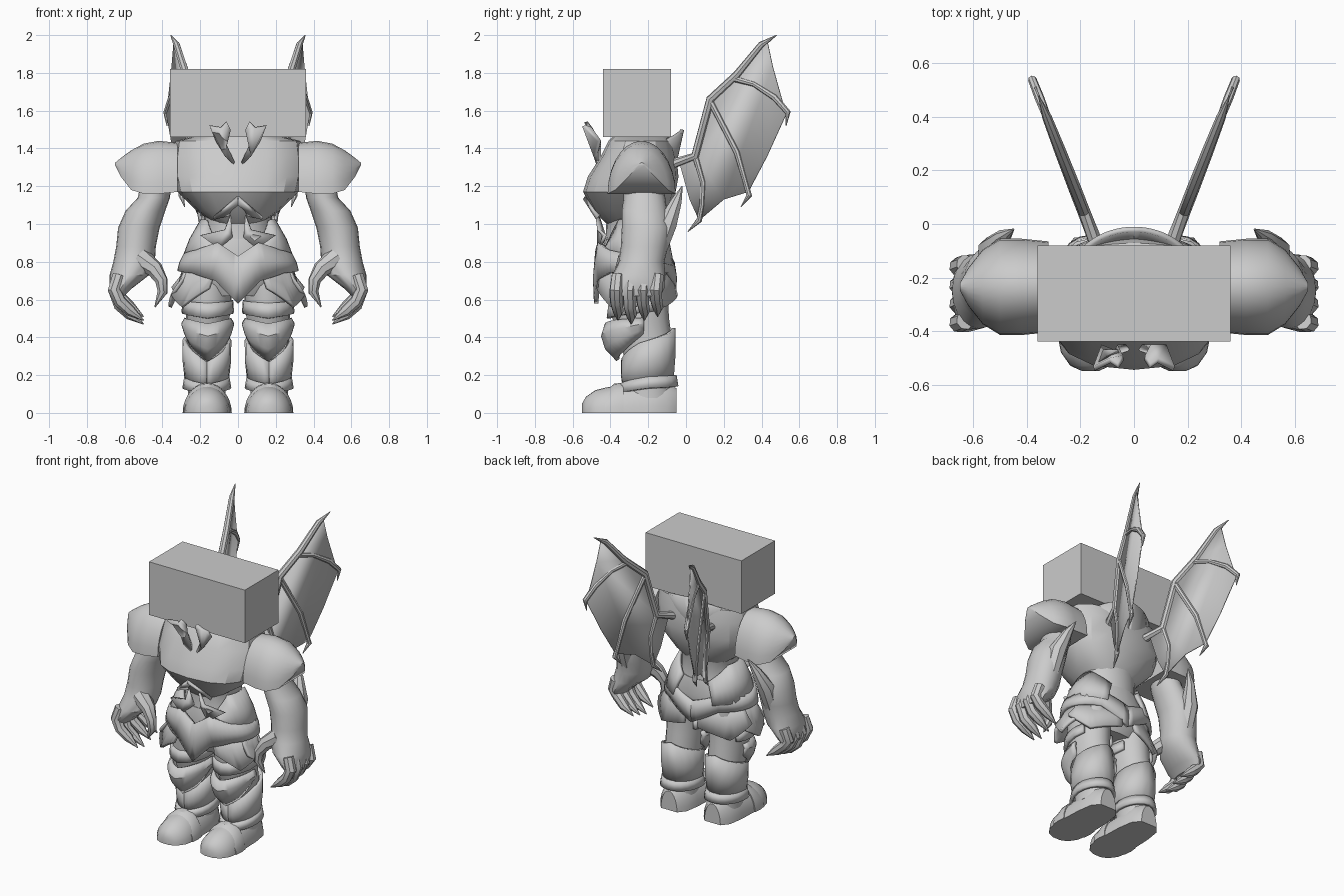
import bpy, bmesh
from math import sin, cos, pi, radians
from mathutils import Vector

cube = bpy.data.objects.get("Cube")
if cube:
    bpy.data.objects.remove(cube, do_unlink=True)

grey = bpy.data.materials.new("stone grey")
grey.use_nodes = True
grey.diffuse_color = (.6, .6, .6, 1)
grey.node_tree.nodes["Principled BSDF"].inputs["Base Color"].default_value = (.6, .6, .6, 1)


def finish(name, bm, mirror=False, thick=0, angle=35):
    """Turn a bmesh into a shaded object, optionally thickened and mirrored."""
    bmesh.ops.recalc_face_normals(bm, faces=bm.faces)
    mesh = bpy.data.meshes.new(name)
    bm.to_mesh(mesh)
    bm.free()
    mesh.materials.append(grey)
    mesh.shade_smooth()
    mesh.set_sharp_from_angle(angle=radians(angle))
    obj = bpy.data.objects.new(name, mesh)
    bpy.context.collection.objects.link(obj)
    if thick:
        solid = obj.modifiers.new("thickness", 'SOLIDIFY')
        solid.thickness, solid.offset = thick, 0
    if mirror:
        obj.modifiers.new("mirror", 'MIRROR')
    return obj


def skin(name, rings, closed=True, caps=True, **options):
    """Join rows of points with quads."""
    bm = bmesh.new()
    rows = [[bm.verts.new(p) for p in ring] for ring in rings]
    count = len(rows[0])
    for low, high in zip(rows, rows[1:]):
        for i in range(count if closed else count - 1):
            j = (i + 1) % count
            bm.faces.new((low[i], low[j], high[j], high[i]))
    if closed and caps:
        bm.faces.new(rows[0])
        bm.faces.new(rows[-1])
    return finish(name, bm, **options)


def loft(name, sections, sides=20, power=1, **options):
    """Stack level ovals given as (x, y, z, x radius, y radius)."""
    def soft(v):
        return (1 if v > 0 else -1) * abs(v) ** power
    turn = [2 * pi * i / sides for i in range(sides)]
    return skin(name, [[(x + rx * soft(sin(a)), y - ry * soft(cos(a)), z) for a in turn]
                       for x, y, z, rx, ry in sections], **options)


def tube(name, points, radii, sides=8, **options):
    """Sweep a round section along a bent path."""
    points = [Vector(p) for p in points]
    rings = []
    for i, (p, r) in enumerate(zip(points, radii)):
        way = points[min(i + 1, len(points) - 1)] - points[max(i - 1, 0)]
        side = way.cross(Vector((.3, 1, .1))).normalized()
        up = way.cross(side).normalized()
        rings.append([p + r * (side * cos(2 * pi * k / sides) + up * sin(2 * pi * k / sides))
                      for k in range(sides)])
    return skin(name, rings, **options)


def arch(name, place, sections, steps=14, **options):
    """Flat-bottomed domes given as (distance, half width, top, bottom)."""
    return skin(name, [[place(d, w * cos(pi * i / steps), b + (t - b) * sin(pi * i / steps))
                        for i in range(steps + 1)] for d, w, t, b in sections], **options)


def wrap(name, centre, stations, radii, thick=.02, steps=5, **options):
    """Curved plate: stations are (degrees from front, top, bottom), radii run downward."""
    cx, cy = centre
    around = []
    for s, e in zip(stations, stations[1:]):
        around += [[u + (v - u) * k / steps for u, v in zip(s, e)] for k in range(steps)]
    around.append(stations[-1])
    rows = []
    for i, (rx, ry) in enumerate(radii):
        f = i / (len(radii) - 1)
        rows.append([(cx + rx * sin(radians(a)), cy - ry * cos(radians(a)), t + (b - t) * f)
                     for a, t, b in around])
    return skin(name, rows, closed=False, thick=thick, **options)


def plate(name, points, thick=.02, **options):
    bm = bmesh.new()
    bm.faces.new([bm.verts.new(p) for p in points])
    return finish(name, bm, thick=thick, **options)


# Block head
bm = bmesh.new()
bmesh.ops.create_cube(bm, size=1)
for v in bm.verts:
    v.co = (v.co.x * .72, v.co.y * .36 - .26, v.co.z * .36 + 1.64)
finish("head", bm)

# Torso
loft("chest", [(0, -.28, 1, .12, .14), (0, -.29, 1.07, .22, .2), (0, -.3, 1.17, .32, .245),
               (0, -.28, 1.25, .34, .24), (0, -.25, 1.36, .34, .2), (0, -.24, 1.44, .33, .17),
               (0, -.24, 1.47, .2, .14)], sides=16, power=.8, angle=25)
loft("abdomen", [(0, -.26, .84, .22, .18), (0, -.26, .93, .18, .165), (0, -.26, 1.05, .18, .16),
                 (0, -.25, 1.15, .24, .18)])
wrap("back_collar", (0, -.24), [(125, 1.44, 1.3), (155, 1.48, 1.2), (180, 1.5, 1.14)],
     [(.25, .22), (.23, .18), (.21, .16)], mirror=True)
plate("front_collar", [(.005, -.46, 1.3), (.06, -.46, 1.42), (.04, -.5, 1.5), (.06, -.53, 1.54),
                       (.09, -.51, 1.51), (.15, -.54, 1.52), (.12, -.46, 1.44), (.07, -.48, 1.36)],
      mirror=True)
plate("breast_point", [(.0, -.54, 1.14), (.13, -.47, 1.03), (.05, -.45, 1.05), (0, -.44, 1.06)], mirror=True)
plate("waist_flap", [(.04, -.47, 1.05), (.07, -.46, .97), (.2, -.43, .94), (.1, -.46, .87),
                     (.03, -.43, .93)], mirror=True)

# Hips, belt and skirt plates
loft("pelvis", [(0, -.26, .62, .2, .13), (0, -.26, .7, .28, .17), (0, -.26, .82, .27, .19),
                (0, -.26, .92, .2, .17)])
wrap("hip_plate", (0, -.26), [(35, .9, .84), (60, 1.02, .82), (110, 1.02, .8), (150, .92, .78)],
     [(.19, .18), (.25, .2), (.29, .21)], mirror=True)
wrap("belt", (0, -.27), [(0, .83, .58), (22, .9, .7), (50, .86, .74), (90, .83, .75),
                         (145, .84, .74), (180, .78, .64)],
     [(.28, .2), (.3, .21), (.31, .205)], thick=.025, mirror=True)
for name, start, mid, end in (("front_skirt", 25, 55, 75), ("side_skirt", 65, 90, 115),
                              ("back_skirt", 105, 135, 172)):
    wrap(name, (0, -.27), [(start, .78, .66), (mid, .78, .56), (end, .78, .62)],
         [(.28, .18), (.31, .2), (.36, .22)], mirror=True)

# Shoulder pads
arch("shoulder_pads", lambda d, w, z: (d, w - .235, z),
     [(.32, .17, 1.43, 1.17), (.42, .18, 1.44, 1.16), (.5, .18, 1.425, 1.16),
      (.565, .14, 1.39, 1.18), (.62, .07, 1.35, 1.25), (.65, .015, 1.325, 1.31)], mirror=True)

# Arms
loft("arms", [(.43, -.23, 1.25, .08, .1), (.445, -.22, 1.14, .085, .11), (.49, -.22, 1.07, .105, .12),
              (.525, -.21, .98, .11, .13), (.54, -.22, .88, .105, .125), (.55, -.235, .8, .11, .12),
              (.575, -.25, .73, .105, .14), (.62, -.255, .66, .06, .14), (.635, -.255, .62, .035, .12)],
     mirror=True)
tube("elbow_blades", [(.54, -.15, .86), (.53, -.1, 1), (.49, -.05, 1.12), (.45, -.02, 1.2)],
     [.05, .055, .03, .003], mirror=True)
for i, finger in enumerate(("index", "middle", "ring", "little")):
    y = -.36 + i * .07
    drop = .02 * abs(i - 1)
    tube(finger + "_fingers", [(.63, y, .73), (.655, y - .01, .65), (.625, y - .01, .57 + drop),
                               (.57, y, .52 + drop), (.5, y, .47 + drop)],
         [.035, .036, .034, .03, .003], mirror=True)
tube("thumbs", [(.52, -.3, .82), (.44, -.33, .76), (.405, -.35, .7), (.4, -.35, .64), (.44, -.34, .56)],
     [.06, .045, .034, .028, .003], mirror=True)

# Legs and leg armour
loft("legs", [(.15, -.25, .74, .12, .15), (.155, -.25, .6, .12, .155), (.16, -.24, .5, .115, .15),
              (.16, -.21, .4, .11, .135), (.165, -.2, .3, .11, .13), (.165, -.2, .2, .095, .12),
              (.165, -.2, .08, .1, .13)], mirror=True)
knee = (.16, -.24)
wrap("thigh_guards", knee, [(-120, .6, .54), (0, .58, .5), (120, .6, .54)],
     [(.125, .16), (.13, .17)], mirror=True)
wrap("knee_guards", knee, [(-95, .5, .42), (-45, .49, .33), (0, .47, .28), (45, .49, .33), (95, .5, .42)],
     [(.115, .18), (.13, .2), (.12, .18), (.1, .12)], mirror=True)
wrap("calf_guards", (.165, -.2), [(0, .27, .13), (70, .37, .15), (180, .45, .18),
                                  (290, .37, .15), (360, .27, .13)],
     [(.12, .135), (.118, .135), (.105, .125)], mirror=True)
wrap("ankle_cuffs", (.165, -.2), [(0, .15, .1), (90, .19, .13), (180, .2, .14),
                                  (270, .19, .13), (360, .15, .1)],
     [(.11, .14), (.12, .15)], mirror=True)

# Boots
def lay(d, w, z):
    return (.163 + w, d, z)


arch("boots", lay, [(-.55, .03, .05, 0), (-.53, .075, .085, 0), (-.48, .11, .12, 0), (-.42, .122, .135, 0),
                    (-.33, .12, .15, 0), (-.2, .115, .17, 0), (-.1, .1, .16, 0), (-.05, .06, .13, 0)],
     mirror=True)
arch("instep_bands", lay, [(-.43, .125, .11, 0), (-.38, .13, .155, 0), (-.33, .125, .16, 0)], mirror=True)


# Wings, laid out in a slanted upright plane
def wing(points):
    return [(.15 + .39 * (y + .05), y, z) for y, z in points]


bones = {
    "wing_arms": ([(-.1, 1.31), (.05, 1.36), (.13, 1.66), (.27, 1.79), (.4, 1.95), (.48, 2)],
                  [.028, .024, .024, .022, .018, .002]),
    "upper_wing_fingers": ([(.25, 1.77), (.36, 1.74), (.47, 1.67), (.54, 1.59), (.53, 1.52)],
                           [.017, .014, .018, .016, .002]),
    "middle_wing_fingers": ([(.13, 1.65), (.27, 1.38), (.31, 1.24), (.335, 1.15), (.29, 1.09)],
                            [.018, .018, .014, .016, .002]),
    "lower_wing_fingers": ([(.05, 1.36), (.09, 1.22), (.085, 1.1), (.07, 1.02), (.01, .96)],
                           [.018, .016, .014, .016, .002]),
}
for name, (path, radii) in bones.items():
    tube(name, wing(path), radii, mirror=True)
plate("wing_membranes", wing([(.05, 1.36), (.13, 1.67), (.27, 1.79), (.43, 1.97), (.46, 1.83), (.53, 1.58),
                              (.43, 1.36), (.33, 1.17), (.2, 1.13), (.07, 1.02), (.02, 1.13), (-.03, 1.31)]),
      thick=.008, mirror=True)
